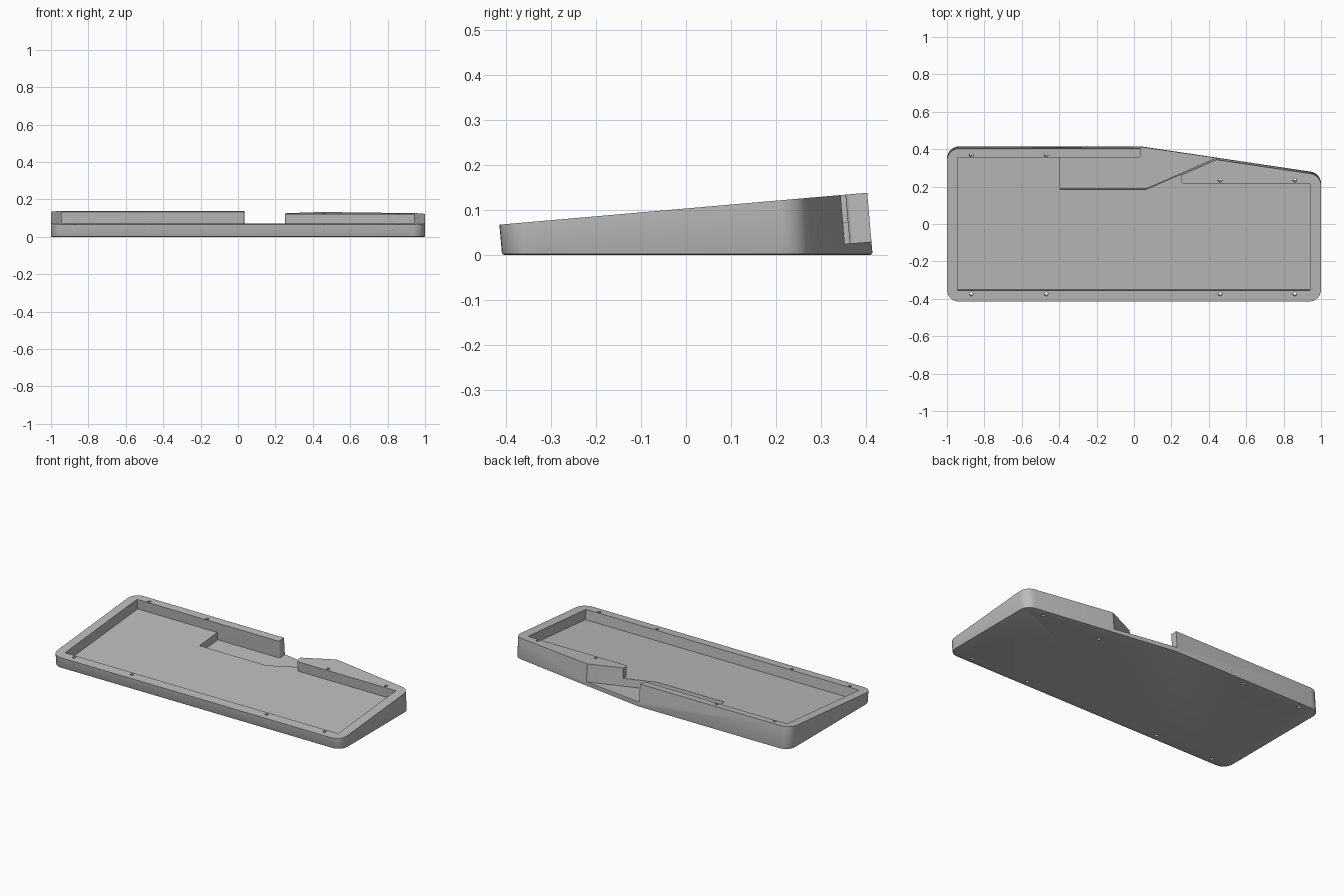
import bpy, bmesh, math
from mathutils import Vector, Matrix

cube = bpy.data.objects.get("Cube")
if cube:
    bpy.data.objects.remove(cube, do_unlink=True)

# Tilted frame: local z = 0 is the sloping top of the case
TILT = Matrix.Translation((0, 0, 0.103)) @ Matrix.Rotation(math.radians(4.96), 4, 'X')

grey = bpy.data.materials.new("plain_grey")
grey.use_nodes = True
grey.diffuse_color = (0.5, 0.5, 0.5, 1)
grey.node_tree.nodes["Principled BSDF"].inputs["Base Color"].default_value = (0.5, 0.5, 0.5, 1)


def rounded(corners, steps=8):
    """Outline from (x, y, radius) corners, with an arc at each corner that has a radius."""
    pts = []
    for i, (x, y, r) in enumerate(corners):
        p = Vector((x, y, 0))
        if r == 0:
            pts.append(p)
            continue
        a = (Vector((*corners[i - 1][:2], 0)) - p).normalized()
        b = (Vector((*corners[(i + 1) % len(corners)][:2], 0)) - p).normalized()
        half = a.angle(b) / 2
        centre = p + (a + b).normalized() * (r / math.sin(half))
        reach = r / math.tan(half)
        start = (p + a * reach - centre).normalized()
        end = (p + b * reach - centre).normalized()
        pts += [centre + start.slerp(end, k / steps) * r for k in range(steps + 1)]
    return pts


def prism(outline, low, high):
    """Closed prism between two local heights, placed in the tilted frame."""
    bm = bmesh.new()
    face = bm.faces.new([bm.verts.new((p.x, p.y, low)) for p in outline])
    ext = bmesh.ops.extrude_face_region(bm, geom=[face])
    top = [v for v in ext["geom"] if isinstance(v, bmesh.types.BMVert)]
    bmesh.ops.translate(bm, verts=top, vec=(0, 0, high - low))
    bm.transform(TILT)
    bmesh.ops.recalc_face_normals(bm, faces=bm.faces)
    return bm


def add_object(name, bm):
    mesh = bpy.data.meshes.new(name)
    bm.to_mesh(mesh)
    bm.free()
    mesh.materials.append(grey)
    obj = bpy.data.objects.new(name, mesh)
    bpy.context.collection.objects.link(obj)
    return obj


def cut(target, bm):
    """Subtract a prism from the target and discard the cutter."""
    cutter = add_object("cutter", bm)
    cutter.hide_render = True
    mod = target.modifiers.new("cut", 'BOOLEAN')
    mod.operation = 'DIFFERENCE'
    mod.solver = 'EXACT'
    mod.object = cutter
    bpy.context.view_layer.update()
    graph = bpy.context.evaluated_depsgraph_get()
    mesh = bpy.data.meshes.new_from_object(target.evaluated_get(graph))
    target.modifiers.clear()
    target.data = mesh
    bpy.data.objects.remove(cutter, do_unlink=True)


# Case body: wedge with a level base and a small rounded lower edge
body = prism(rounded([(-1, -0.4166, 0.065), (1, -0.4166, 0.065), (1, 0.262, 0.065),
                      (0.04, 0.4046, 0), (-1, 0.4046, 0.065)]), -0.4, 0)
bmesh.ops.bisect_plane(body, geom=body.verts[:] + body.edges[:] + body.faces[:],
                       plane_co=(0, 0, 0), plane_no=(0, 0, -1), clear_outer=True)
bmesh.ops.holes_fill(body, edges=[e for e in body.edges if e.is_boundary], sides=0)
bmesh.ops.recalc_face_normals(body, faces=body.faces)
rim = [e for e in body.edges if all(abs(v.co.z) < 1e-5 for v in e.verts)]
bmesh.ops.bevel(body, geom=rim, offset=0.005, segments=2, profile=0.5, affect='EDGES')
case = add_object("keyboard_case", body)

# Main tray pocket
cut(case, prism(rounded([(-0.945, -0.357, 0), (0.94, -0.357, 0), (0.94, 0.215, 0),
                         (0.25, 0.215, 0.02), (0.25, 0.356, 0), (-0.945, 0.356, 0)]), -0.062, 0.1))

# Deeper bay, open through the back wall
cut(case, prism(rounded([(-0.395, 0.18, 0), (0.065, 0.18, 0.03), (0.44, 0.345, 0),
                         (0.6, 0.5, 0), (0.035, 0.5, 0), (0.035, 0.356, 0.012),
                         (-0.395, 0.356, 0)]), -0.109, 0.1))

# Screw holes through the rim
for x in (-0.87, -0.47, 0.46, 0.86):
    for y in (-0.376, 0.369 if x < 0 else 0.234):
        ring = [Vector((x + 0.01 * math.cos(k * math.pi / 8),
                        y + 0.01 * math.sin(k * math.pi / 8), 0)) for k in range(16)]
        cut(case, prism(ring, -0.4, 0.1))

# Smooth rounded corners, crisp edges
bpy.ops.object.select_all(action='DESELECT')
case.select_set(True)
bpy.context.view_layer.objects.active = case
bpy.ops.object.shade_smooth_by_angle(angle=math.radians(30))
